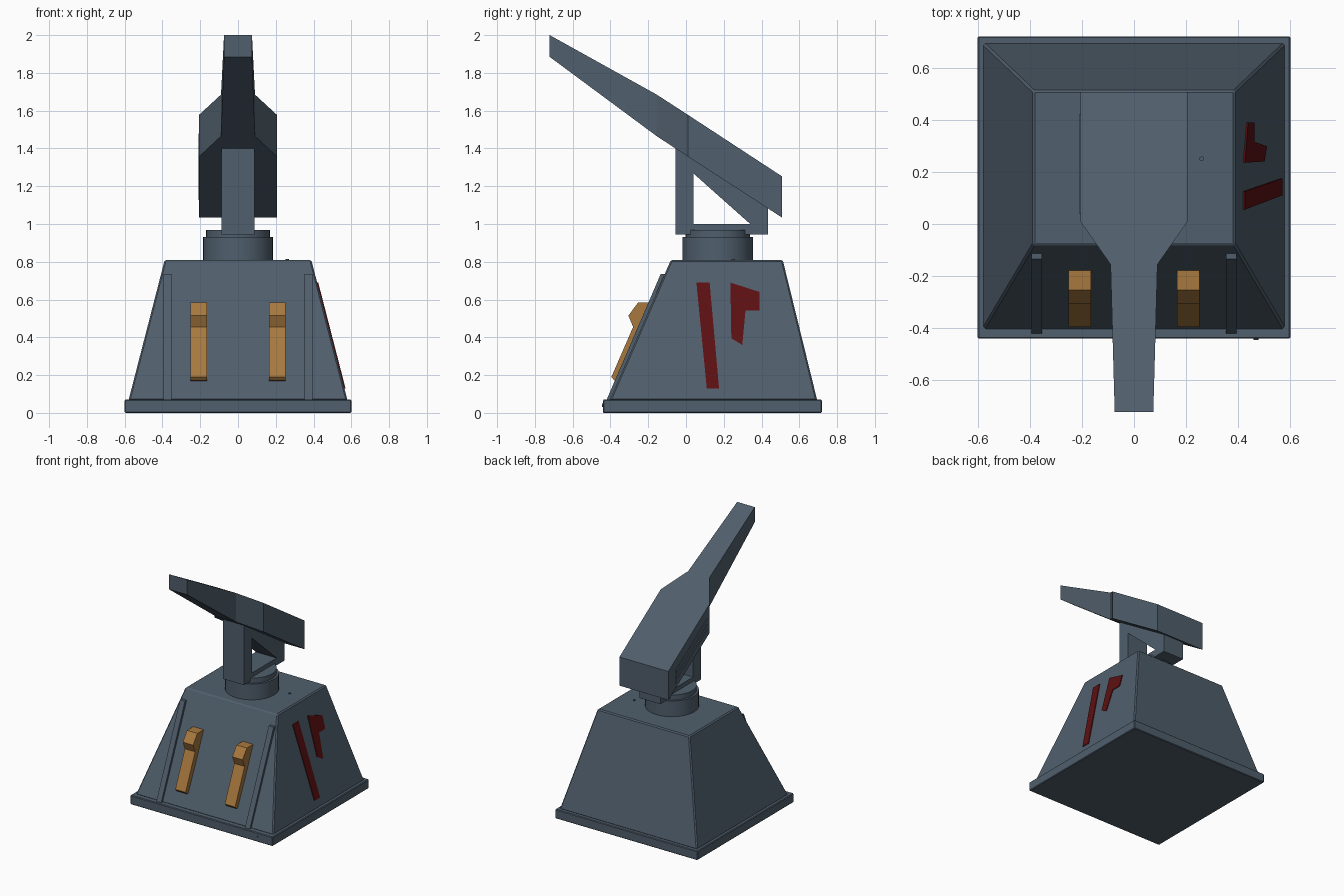
import bpy, bmesh, math

if "Cube" in bpy.data.objects:
    bpy.data.objects.remove(bpy.data.objects["Cube"])


def material(name, rgb):
    m = bpy.data.materials.new(name)
    m.diffuse_color = (*rgb, 1)
    m.use_nodes = True
    m.node_tree.nodes["Principled BSDF"].inputs["Base Color"].default_value = m.diffuse_color
    return m


SLATE = material("slate metal", (0.08, 0.113, 0.15))
ORANGE = material("ochre", (0.39, 0.19, 0.048))
RED = material("dark red", (0.11, 0.005, 0.006))


def loft(name, rings, mat, bevel=0):
    """Solid skin through equal-sized vertex rings, capped at both ends."""
    bm = bmesh.new()
    rows = [[bm.verts.new(p) for p in ring] for ring in rings]
    n = len(rows[0])
    for a, b in zip(rows, rows[1:]):
        for i in range(n):
            j = (i + 1) % n
            bm.faces.new((a[i], a[j], b[j], b[i]))
    bm.faces.new(rows[0][::-1])
    bm.faces.new(rows[-1])
    bmesh.ops.recalc_face_normals(bm, faces=bm.faces)
    me = bpy.data.meshes.new(name)
    bm.to_mesh(me)
    bm.free()
    me.materials.append(mat)
    ob = bpy.data.objects.new(name, me)
    bpy.context.collection.objects.link(ob)
    if bevel:
        mod = ob.modifiers.new("edge bevel", 'BEVEL')
        mod.width = bevel
        mod.segments = 1
    return ob


def rect(x, y0, y1, z):
    return [(-x, y0, z), (x, y0, z), (x, y1, z), (-x, y1, z)]


def side_prism(name, profile, x0, x1, mat):
    """Extrude a (y, z) profile from x0 to x1."""
    return loft(name, [[(x, y, z) for y, z in profile] for x in (x0, x1)], mat)


def cylinder(name, r, depth, loc, rot=(0, 0, 0), sides=32):
    bpy.ops.mesh.primitive_cylinder_add(vertices=sides, radius=r, depth=depth,
                                        location=loc, rotation=rot)
    ob = bpy.context.object
    ob.name = name
    ob.data.materials.append(SLATE)
    bpy.ops.object.shade_smooth_by_angle()
    return ob


# Foot slab and tapered body
loft("base_slab", [rect(0.6, -0.44, 0.72, 0), rect(0.6, -0.44, 0.72, 0.07)], SLATE, 0.005)
loft("tapered_body", [rect(0.58, -0.405, 0.695, 0.065), rect(0.388, -0.08, 0.512, 0.81)],
     SLATE, 0.008)

# Front rails and hooks, mirrored left and right
rail = [(-0.42, 0.07), (-0.38, 0.07), (-0.10, 0.735), (-0.134, 0.735)]
hook = [(-0.365, 0.17), (-0.38, 0.172), (-0.395, 0.19), (-0.28, 0.455), (-0.305, 0.515),
        (-0.253, 0.585), (-0.17, 0.585)]
for s, tag in ((-1, "left"), (1, "right")):
    side_prism("front_rail_" + tag, rail, s * 0.353, s * 0.394, SLATE)
    side_prism("front_hook_" + tag, hook, s * 0.165, s * 0.252, ORANGE)


# Painted marks lying on the sloped right side
def slope_x(z):
    return 0.58 - 0.192 * (z - 0.065) / 0.745


marks = {
    "long_mark": [(0.055, 0.69), (0.125, 0.69), (0.175, 0.13), (0.11, 0.13)],
    "short_mark": [(0.235, 0.69), (0.39, 0.64), (0.39, 0.543), (0.315, 0.543),
                   (0.298, 0.36), (0.24, 0.395)],
}
for name, prof in marks.items():
    loft(name, [[(slope_x(z) + d, y, z) for y, z in prof] for d in (-0.002, 0.006)], RED)

# Small studs
cylinder("top_stud", 0.009, 0.008, (0.26, 0.25, 0.812), sides=12)
cylinder("slab_stud", 0.009, 0.008, (0.468, -0.44, 0.04), (math.pi / 2, 0, 0), 12)

# Turntable
cylinder("turntable_lower", 0.186, 0.125, (0, 0.168, 0.8675))
cylinder("turntable_upper", 0.17, 0.04, (0, 0.168, 0.948))

# Support bracket with a triangular window
bracket = side_prism("support_bracket",
                     [(-0.055, 0.945), (0.435, 0.945), (0.435, 1.085), (-0.055, 1.403)],
                     -0.088, 0.088, SLATE)
cutter = side_prism("bracket_cutter", [(0.04, 1.0), (0.34, 1.0), (0.04, 1.267)],
                    -0.2, 0.2, SLATE)
cutter.hide_render = True
cutter.hide_viewport = True
cut = bracket.modifiers.new("window", 'BOOLEAN')
cut.operation = 'DIFFERENCE'
cut.solver = 'EXACT'
cut.object = cutter

# Tilted arm: stations of y, half width, top z, bottom z
stations = [(0.507, 0.206, 1.253, 1.035), (0.01, 0.206, 1.578, 1.357),
            (-0.155, 0.09, 1.685, 1.465), (-0.722, 0.074, 2.0, 1.885)]
loft("tilted_arm", [[(-w, y, b), (w, y, b), (w, y, t), (-w, y, t)]
                    for y, w, t, b in stations], SLATE)

# Slats on the left side of the arm
for i, drop in enumerate((0.08, 0.12, 0.16)):
    top = [(y, 1.584 - 0.654 * y - drop) for y in (0.04, 0.42)]
    prof = top + [(y, z - 0.022) for y, z in reversed(top)]
    side_prism("arm_slat_%d" % (i + 1), prof, -0.21, -0.204, SLATE)
